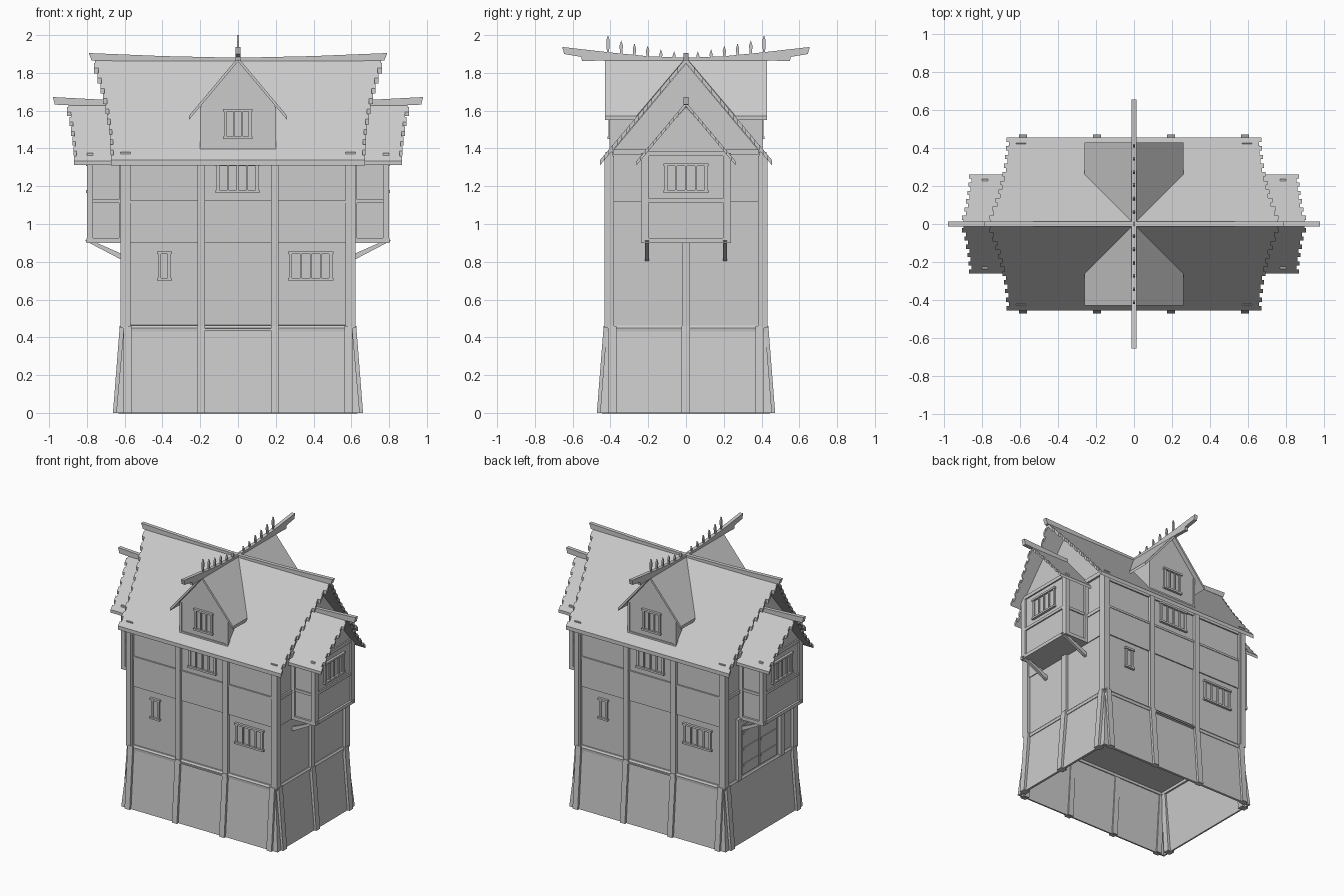
import bpy, bmesh, math
from mathutils import Matrix, Vector

cube = bpy.data.objects.get("Cube")
if cube:
    bpy.data.objects.remove(cube, do_unlink=True)

mat = bpy.data.materials.new("plain_grey")
mat.use_nodes = True
mat.diffuse_color = (0.6, 0.6, 0.6, 1)
mat.node_tree.nodes["Principled BSDF"].inputs["Base Color"].default_value = (0.6, 0.6, 0.6, 1)

FRONT, RIGHT, BACK, LEFT = 0, 90, 180, 270
LONG, ENDS = (FRONT, BACK), (RIGHT, LEFT)


# Wall coordinates: u runs along the wall, d points outward, z is up
def finish(name, bm, side):
    bmesh.ops.recalc_face_normals(bm, faces=bm.faces)
    bm.transform(Matrix.Rotation(math.radians(side), 4, 'Z') @ Matrix.Scale(-1, 4, (0, 1, 0)))
    bmesh.ops.reverse_faces(bm, faces=bm.faces)
    me = bpy.data.meshes.new(name)
    bm.to_mesh(me)
    bm.free()
    me.materials.append(mat)
    ob = bpy.data.objects.new(name, me)
    bpy.context.collection.objects.link(ob)
    return ob


def solid(name, side, pts, vec):
    """Polygon pushed along a vector."""
    bm = bmesh.new()
    face = bm.faces.new([bm.verts.new(p) for p in pts])
    ext = bmesh.ops.extrude_face_region(bm, geom=[face])["geom"]
    bmesh.ops.translate(bm, vec=Vector(vec), verts=[v for v in ext if isinstance(v, bmesh.types.BMVert)])
    return finish(name, bm, side)


def box(name, side, u0, u1, d0, d1, z0, z1):
    return solid(name, side, [(u0, d0, z0), (u1, d0, z0), (u1, d0, z1), (u0, d0, z1)], (0, d1 - d0, 0))


def section(name, side, dz, u, w):
    """Section in d and z, centred on u with width w."""
    return solid(name, side, [(u - w / 2, d, z) for d, z in dz], (w, 0, 0))


def wall(name, side, uz, d0, d1):
    return solid(name, side, [(u, d0, z) for u, z in uz], (0, d1 - d0, 0))


def sheet(name, side, ud, height, t=0.028):
    """Plan outline laid on a slope."""
    return solid(name, side, [(u, d, height(u, d)) for u, d in ud], (0, 0, -t))


def window(side, u0, u1, z0, z1, d, panes):
    f = 0.014
    box("window_sill", side, u0, u1, d, d + 0.018, z0, z0 + f)
    box("window_lintel", side, u0, u1, d, d + 0.018, z1 - f, z1)
    a, b = u0 + f, u1 - f
    for i in range(panes + 1):
        u = a + (b - a) * i / panes
        w = 0.008 if i in (0, panes) else 0.005
        box("window_bar", side, u - w, u + w, d, d + 0.012, z0 + f, z1 - f)
    box("window_pane", side, a, b, d, d + 0.003, z0 + f, z1 - f)


def toothed(top, low, run, n):
    """Ragged verge: (outward, down-slope) points from ridge to eave."""
    pts = []
    for i in range(n):
        for k in (0, 0.5):
            t0, t1 = (i + k) / n, (i + k + 0.5) / n
            x = low + (top - low) * (1 - t0) ** 2 + (0.007 if k else -0.007)
            pts += [(x, t0 * run), (x, t1 * run)]
    return pts


SLOPE = 1.19
RIDGE, BAY_RIDGE = 1.88, 1.645

# Battered plinth shell
bm = bmesh.new()
bmesh.ops.create_cube(bm, size=1)
for v in bm.verts:
    top = v.co.z > 0
    v.co = (math.copysign(0.605 if top else 0.645, v.co.x),
            math.copysign(0.42 if top else 0.455, v.co.y), 0.45 if top else 0)
bmesh.ops.delete(bm, geom=[f for f in bm.faces if abs(f.normal.z) > 0.9], context='FACES_ONLY')
plinth = finish("plinth", bm, FRONT)
mod = plinth.modifiers.new("thickness", 'SOLIDIFY')
mod.thickness = 0.02

# Main body with its two gables
wall("main_body", RIGHT, [(-0.41, 0.45), (0.41, 0.45), (0.41, 1.36), (0, 1.85), (-0.41, 1.36)], -0.6, 0.6)

for side in LONG:
    # Plinth posts, wall posts and rails on the long walls
    for u in (-0.585, -0.195, 0.195, 0.585):
        section("plinth_post", side, [(0.43, 0), (0.472, 0), (0.436, 0.46), (0.40, 0.46)], u, 0.042)
    for u in (-0.603, -0.195, 0.195, 0.603):
        box("wall_post", side, u - 0.02, u + 0.02, 0.38, 0.432, 0.45, 1.36)
    section("plinth_cap", side, [(0.40, 0.43), (0.426, 0.43), (0.428, 0.45), (0.42, 0.463), (0.40, 0.465)], 0, 1.22)
    box("door_sill", side, -0.175, 0.175, 0.40, 0.436, 0.437, 0.447)
    box("wall_band", side, -0.59, 0.59, 0.40, 0.418, 0.90, 1.12)
    box("wall_rail", side, -0.59, 0.59, 0.40, 0.422, 1.11, 1.125)
    box("top_plate", side, -0.6, 0.6, 0.40, 0.42, 1.32, 1.35)
    window(side, -0.43, -0.35, 0.70, 0.855, 0.41, 1)
    window(side, 0.265, 0.505, 0.70, 0.855, 0.41, 4)
    window(side, -0.12, 0.115, 1.165, 1.32, 0.41, 4)

    # Main roof slope with ragged verges
    edge = toothed(0.765, 0.665, 0.455, 10)
    sheet("main_roof", side, edge + [(-x, d) for x, d in reversed(edge)], lambda u, d: RIDGE - SLOPE * d)

    # Dormer
    wall("dormer_wall", side, [(-0.195, 1.40), (0.195, 1.40), (0.195, 1.63), (0, 1.86), (-0.195, 1.63)], 0.1, 0.398)
    box("dormer_sill", side, -0.20, 0.20, 0.38, 0.405, 1.395, 1.41)
    for s in (-1, 1):
        box("dormer_post", side, s * 0.2, s * 0.185, 0.38, 0.404, 1.40, 1.62)
        sheet("dormer_roof", side, [(0, 0), (0, 0.43), (s * 0.26, 0.43), (s * 0.26, 0.262)],
              lambda u, d: RIDGE + 0.002 - SLOPE * abs(u), 0.022)
    window(side, -0.08, 0.078, 1.45, 1.61, 0.398, 3)

    # Cross ridge beam with pointed finials
    section("cross_ridge", side, [(0, 1.85), (0.46, 1.865), (0.55, 1.862), (0.555, 1.885), (0.645, 1.9),
                                  (0.655, 1.937), (0.4, 1.908), (0.2, 1.888), (0, 1.88)], 0, 0.026)
    for i, tip in enumerate((1.915, 1.925, 1.945, 1.957, 1.972, 2.0)):
        d = 0.063 + 0.07 * i
        base = 1.875 + 0.004 * i
        mid = tip - 0.028
        section("ridge_finial", side, [(d - 0.005, base), (d + 0.005, base), (d + 0.009, mid),
                                       (d, tip), (d - 0.009, mid)], 0, 0.011)

for side in ENDS:
    # Plinth posts, wall posts and rails on the end walls
    for u in (-0.39, 0, 0.39):
        if u or side == RIGHT:
            section("plinth_post", side, [(0.61, 0), (0.662, 0), (0.626, 0.46), (0.58, 0.46)], u, 0.045)
    for u in (-0.407, 0.407):
        box("corner_post", side, u - 0.02, u + 0.02, 0.57, 0.622, 0.45, 1.38)
    section("plinth_cap", side, [(0.58, 0.43), (0.612, 0.43), (0.615, 0.45), (0.607, 0.463), (0.58, 0.465)], 0, 0.84)
    box("end_rail", side, -0.4, 0.4, 0.59, 0.612, 1.095, 1.12)
    box("gable_tie", side, -0.385, 0.385, 0.59, 0.615, 1.365, 1.395)
    if side == RIGHT:
        box("middle_post", side, -0.022, 0.022, 0.58, 0.62, 0.45, 0.91)
        box("end_band", side, -0.4, 0.4, 0.59, 0.606, 0.90, 1.10)
    else:
        # Double door with battens
        for u in (-0.25, 0.25):
            box("door_post", side, u - 0.02, u + 0.02, 0.58, 0.622, 0.45, 0.91)
        box("door_lintel", side, -0.25, 0.25, 0.59, 0.618, 0.85, 0.88)
        for s in (-1, 1):
            box("door_leaf", side, s * 0.005, s * 0.2, 0.59, 0.607, 0.47, 0.84)
            for z in (0.53, 0.65, 0.77):
                box("door_batten", side, s * 0.015, s * 0.19, 0.6, 0.612, z, z + 0.02)

    # Overhanging bay
    wall("bay_body", side, [(-0.22, 0.905), (0.22, 0.905), (0.22, 1.37), (0, 1.62), (-0.22, 1.37)], 0.59, 0.787)
    box("bay_floor_beam", side, -0.235, 0.235, 0.60, 0.803, 0.90, 0.925)
    box("bay_gable_tie", side, -0.21, 0.21, 0.77, 0.797, 1.36, 1.385)
    box("bay_rail", side, -0.21, 0.21, 0.77, 0.797, 1.115, 1.135)
    for s in (-1, 1):
        box("bay_corner_post", side, s * 0.195, s * 0.237, 0.768, 0.80, 0.90, 1.375)
        box("bay_inner_post", side, s * 0.195, s * 0.235, 0.60, 0.63, 0.925, 1.36)
        box("bay_side_rail", side, s * 0.2, s * 0.228, 0.60, 0.79, 1.11, 1.13)
        section("bay_brace", side, [(0.60, 0.805), (0.625, 0.815), (0.81, 0.912), (0.775, 0.912), (0.60, 0.835)],
                s * 0.207, 0.022)
        edge = [(s * d, x) for x, d in toothed(0.905, 0.862, 0.262, 6)]
        sheet("bay_roof", side, [(0, 0.59)] + edge + [(s * 0.262, 0.59)],
              lambda u, d: BAY_RIDGE - SLOPE * abs(u), 0.022)
    window(side, -0.12, 0.12, 1.165, 1.32, 0.787, 4)

    # Ridge beams
    section("main_ridge", side, [(0, 1.855), (0.4, 1.86), (0.775, 1.866), (0.79, 1.905), (0.4, 1.889), (0, 1.88)], 0, 0.028)
    section("bay_ridge", side, [(0.58, 1.615), (0.97, 1.632), (0.98, 1.672), (0.75, 1.66), (0.58, 1.652)], 0, 0.028)
